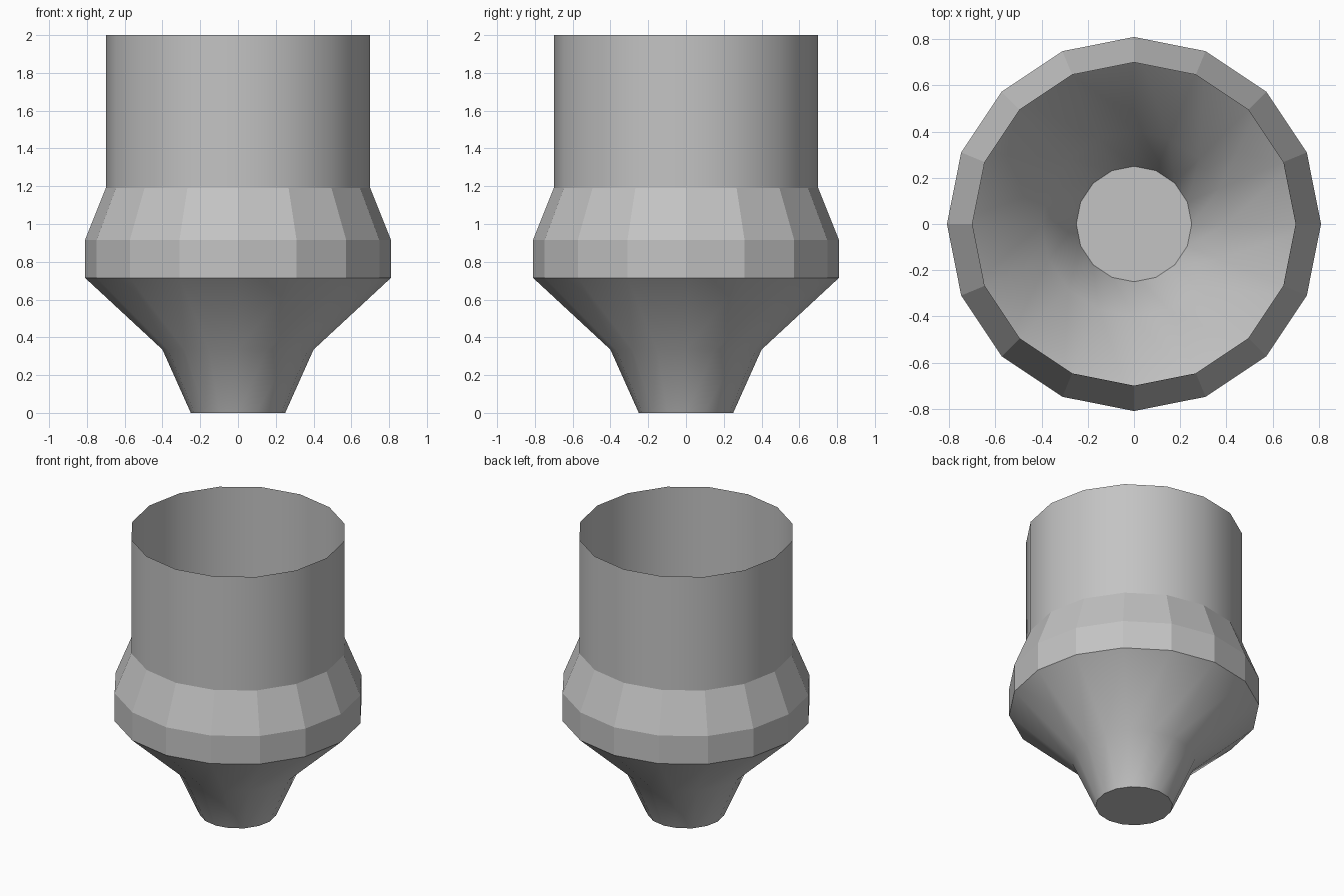
import bpy
import bmesh
from math import cos, sin, tau, radians

cube = bpy.data.objects.get("Cube")
if cube:
    bpy.data.objects.remove(cube, do_unlink=True)

SIDES = 16
# Radius and height of each ring, from the foot to the open rim
PROFILE = [(0.25, 0), (0.40, 0.335), (0.81, 0.715), (0.81, 0.915), (0.70, 1.19), (0.70, 2)]
FACETED = (2, 3)  # collar bands with flat facets

grey = bpy.data.materials.new("plain grey")
grey.use_nodes = True
color = (0.55, 0.55, 0.55, 1)
grey.diffuse_color = color
grey.node_tree.nodes["Principled BSDF"].inputs["Base Color"].default_value = color

# Thin open shell, closed by a flat foot
bm = bmesh.new()
rings = [[bm.verts.new((r * cos(tau * i / SIDES), r * sin(tau * i / SIDES), z))
          for i in range(SIDES)] for r, z in PROFILE]
bm.faces.new(rings[0][::-1])
flat = {0}
for band, (low, high) in enumerate(zip(rings, rings[1:])):
    for i in range(SIDES):
        j = (i + 1) % SIDES
        bm.faces.new((low[i], low[j], high[j], high[i]))
        if band in FACETED:
            flat.add(len(bm.faces) - 1)

mesh = bpy.data.meshes.new("funnel_shell")
bm.to_mesh(mesh)
bm.free()
mesh.materials.append(grey)
shell = bpy.data.objects.new("funnel_shell", mesh)
bpy.context.collection.objects.link(shell)

# Smooth tube and cone, sharp foot and collar edges
bpy.context.view_layer.objects.active = shell
shell.select_set(True)
bpy.ops.object.shade_smooth_by_angle(angle=radians(30))
for face in mesh.polygons:
    if face.index in flat:
        face.use_smooth = False
